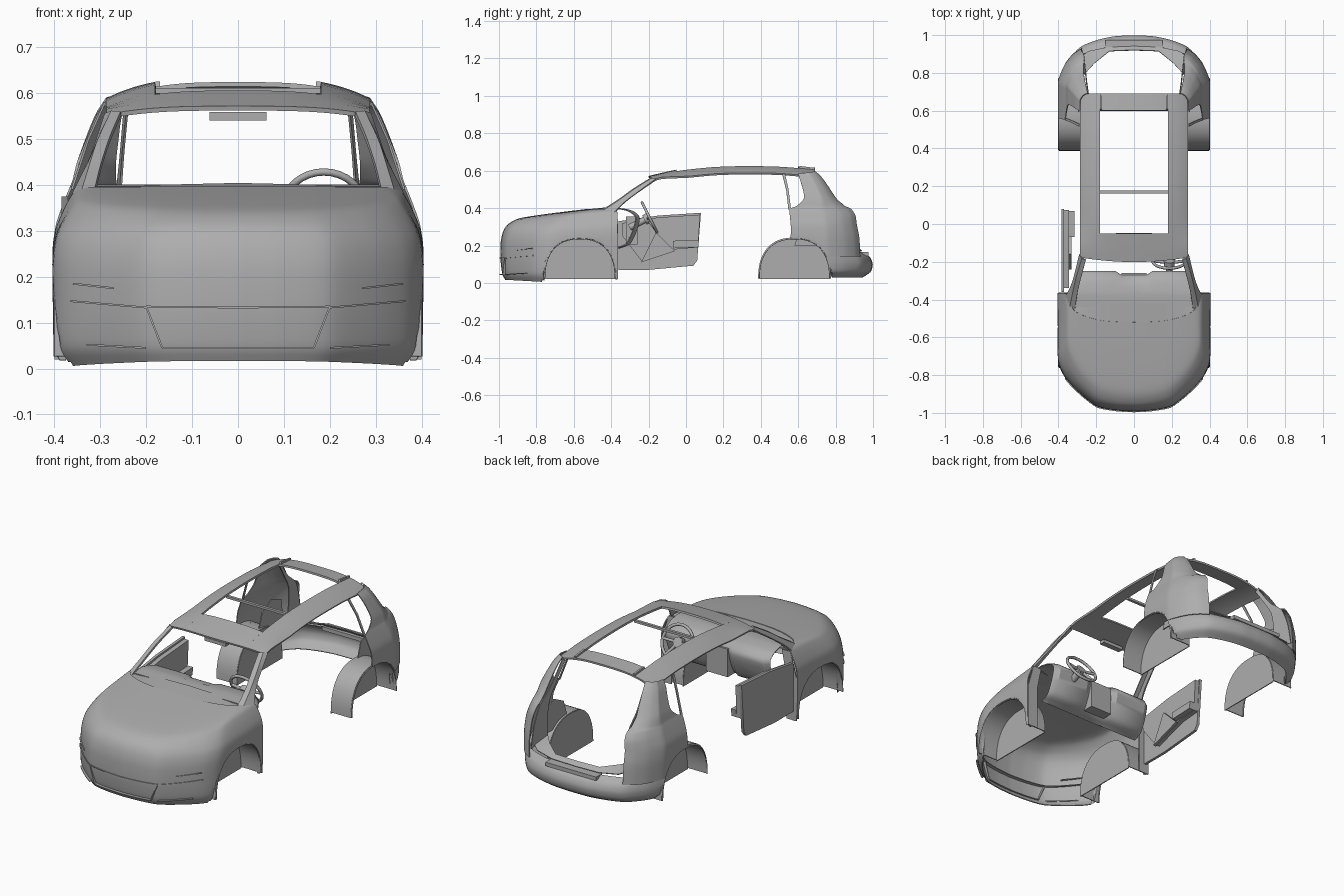
import bpy, bmesh, math
from mathutils import Vector

if "Cube" in bpy.data.objects:
    bpy.data.objects.remove(bpy.data.objects["Cube"])

paint = bpy.data.materials.new("body_grey")
paint.use_nodes = True
GREY = (0.42, 0.42, 0.42, 1)
paint.diffuse_color = GREY
paint.node_tree.nodes["Principled BSDF"].inputs["Base Color"].default_value = GREY


def spline(pts, n):
    """Smooth path through points, n steps per span."""
    p = [Vector(q) for q in pts]
    p = [2 * p[0] - p[1]] + p + [2 * p[-1] - p[-2]]
    out = []
    for a, b, c, d in zip(p, p[1:], p[2:], p[3:]):
        for i in range(n):
            t = i / n
            m, k = (c - a) * 0.4, (d - b) * 0.4
            out.append(b * (2*t**3 - 3*t*t + 1) + m * (t**3 - 2*t*t + t)
                       + c * (3*t*t - 2*t**3) + k * (t**3 - t*t))
    return out + [p[-2]]


def lookup(path, t):
    """Height of a path of (t, value) points."""
    for a, b in zip(path, path[1:]):
        if t <= b.x:
            break
    return a.y + (b.y - a.y) * (t - a.x) / (b.x - a.x)


def finish(name, bm, mirror=False, thick=0):
    bmesh.ops.recalc_face_normals(bm, faces=bm.faces)
    me = bpy.data.meshes.new(name)
    bm.to_mesh(me)
    bm.free()
    ob = bpy.data.objects.new(name, me)
    bpy.context.collection.objects.link(ob)
    me.materials.append(paint)
    if mirror:
        ob.modifiers.new("mirror", "MIRROR").use_clip = True
    if thick:
        mod = ob.modifiers.new("thickness", "SOLIDIFY")
        mod.thickness, mod.offset = thick, 0
    bpy.ops.object.select_all(action="DESELECT")
    ob.select_set(True)
    bpy.context.view_layer.objects.active = ob
    for mod in list(ob.modifiers):
        bpy.ops.object.modifier_apply(modifier=mod.name)
    bpy.ops.object.shade_smooth_by_angle(angle=math.radians(32))


def sheet(name, rows, thick=0.005):
    """Mirrored grid of points turned into a thin panel."""
    bm = bmesh.new()
    grid = [[bm.verts.new(q) for q in r] for r in rows]
    for r, s in zip(grid, grid[1:]):
        for i in range(len(r) - 1):
            bm.faces.new((r[i], r[i + 1], s[i + 1], s[i]))
    bmesh.ops.remove_doubles(bm, verts=bm.verts, dist=0.0002)
    finish(name, bm, True, thick)


def box(name, centre, size):
    bm = bmesh.new()
    bmesh.ops.create_cube(bm, size=1)
    for v in bm.verts:
        v.co = Vector([c + a * s for c, a, s in zip(centre, v.co, size)])
    finish(name, bm)


def prism(name, outline, x0, x1, mirror=False):
    """Side outline (y, z) extruded across x."""
    bm = bmesh.new()
    f = bm.faces.new([bm.verts.new((x0, y, z)) for y, z in outline])
    for v in bmesh.ops.extrude_face_region(bm, geom=[f])["geom"]:
        if isinstance(v, bmesh.types.BMVert):
            v.co.x = x1
    finish(name, bm, mirror)


def tube(name, pts, r, closed=False):
    cu = bpy.data.curves.new(name, "CURVE")
    cu.dimensions, cu.bevel_depth, cu.bevel_resolution = "3D", r, 2
    sp = cu.splines.new("POLY")
    sp.points.add(len(pts) - 1)
    for p, q in zip(sp.points, pts):
        p.co = (*q, 1)
    sp.use_cyclic_u = closed
    cu.use_fill_caps = True
    cu.materials.append(paint)
    bpy.context.collection.objects.link(bpy.data.objects.new(name, cu))


# Wheel arches
FRONT, REAR, R = -0.567, 0.58, 0.192


def arch(y, c):
    d = abs((y - c) / R)
    return 0.02 + 0.22 * (1 - d**2.4) ** (1 / 2.4) if d < 1 else 0


def arch_line(c, x, s=1):
    ys = [-math.cos(math.pi * i / 28) * R * 0.9999 for i in range(29)]
    return [(x, c + y * s, 0.02 + (arch(c + y, c) - 0.02) * s) for y in ys]


for tag, c in (("front", FRONT), ("rear", REAR)):
    inner, outer = arch_line(c, 0.28), arch_line(c, 0.398)
    sheet(tag + "_wheel_liner", [inner, outer])
    sheet(tag + "_arch_lip", [outer, arch_line(c, 0.4, 0.97)], 0.004)
    sheet(tag + "_wheelhouse_wall", [inner, [(x, y, 0.02) for x, y, z in inner]])


def wrap(name, low, high, rows, c):
    """Panel wrapped round a car end: each row is (end y, side y, half width, end z, side z)."""
    low, high = ([Vector((*q, 0)) for q in o] for o in (low, high))
    ends = spline([r[:3] for r in rows], 4)
    heights = spline([(*r[3:], 0) for r in rows], 4)
    out = []
    for i, (e, h) in enumerate(zip(ends, heights)):
        t = (i / (len(ends) - 1)) ** 2
        line = []
        for p in spline([a.lerp(b, t) for a, b in zip(low, high)], 6):
            y, z = e.x + (e.y - e.x) * p.y, h.x + (h.y - h.x) * p.y
            if p.x > 0.85:
                z = max(z, arch(y, c), 0.02 if p.y > 0.4 else 0)
            line.append((e.z * min(max(p.x, 0), 1), y, z))
        out.append(line)
    sheet(name, out)


# Bonnet, bumper and front wings, tapering to swept-back lamp corners
nose = [(0, 0), (.25, .01), (.5, .045), (.75, .17), (.92, .29), (1, .42), (1, .7), (1, .95), (1, 1)]
hood = [(0, 0), (.25, .02), (.5, .08), (.72, .23), (.86, .4), (.95, .58), (.985, .78), (1, .95), (1, 1)]
wrap("front_body", nose, hood, [
    (-.965, -.365, .375, .018, -.015), (-.98, -.365, .398, .05, .05), (-.99, -.365, .401, .13, .14),
    (-.988, -.365, .402, .22, .25), (-.975, -.365, .396, .275, .3), (-.95, -.365, .378, .312, .345),
    (-.89, -.37, .36, .343, .378), (-.74, -.385, .348, .367, .388), (-.52, -.41, .334, .394, .392)], FRONT)

# Rear bumper
tail = [(0, 0), (.25, .01), (.5, .06), (.72, .15), (.9, .35), (1, .56), (1, .75), (1, .95), (1, 1)]
wrap("rear_bumper", tail, tail, [
    (.94, .56, .37, .03, .03), (.985, .56, .395, .06, .06), (.996, .56, .4, .1, .1),
    (.982, .56, .4, .135, .145), (.945, .56, .4, .16, .19)], REAR)
box("bumper_step", (0, .95, .155), (.3, .05, .02))

# Rear quarters, leaving the tailgate and side window open
corner = [(.69, .0), (.8, .08), (.91, .23), (1, .48), (1, .75), (1, .95), (1, 1)]
slim = [(.86, .03), (.91, .09), (.96, .22), (1, .45), (1, .75), (1, .95), (1, 1)]
wrap("rear_quarter", corner, slim, [
    (.93, .56, .4, .14, .14), (.925, .56, .401, .24, .25), (.912, .56, .395, .31, .31),
    (.905, .555, .378, .36, .36), (.882, .555, .364, .395, .395), (.85, .59, .358, .41, .41),
    (.805, .63, .348, .45, .45), (.765, .625, .328, .51, .5), (.73, .61, .307, .56, .55),
    (.695, .6, .285, .595, .582)], REAR)
sheet("window_pillar", [[(.362, .548, .39), (.326, .535, .5), (.29, .515, .58)],
                        [(.362, .562, .39), (.326, .548, .5), (.29, .53, .58)]])

# Inner frame of the tailgate opening
sheet("tailgate_sill", [[(0, .94, .17), (.14, .935, .17), (.24, .915, .18), (.29, .88, .2)],
                        [(0, .92, .19), (.13, .915, .19), (.21, .85, .2), (.265, .79, .21)]])
sheet("tailgate_frame", [
    spline([(.245, .69, .592), (.255, .78, .47), (.262, .86, .4), (.27, .9, .3), (.275, .92, .18)], 4),
    spline([(.24, .68, .575), (.25, .75, .47), (.255, .79, .4), (.262, .8, .3), (.265, .79, .21)], 4)])
prism("luggage_side_trim", [(.58, .2), (.62, .32), (.7, .36), (.78, .33), (.8, .2)], .29, .295, True)

# Roof around the open sunroof
crown = spline([(-.2, .567, 0), (-.1, .59, 0), (0, .61, 0), (.15, .625, 0), (.3, .63, 0),
                (.5, .627, 0), (.7, .61, 0)], 8)


def roof(name, x0, x1, y0, y1):
    rows = []
    for i in range(17):
        y = y0 + (y1 - y0) * i / 16
        bow = max(0, -.05 - y) * 2
        drop = .03 * min(max((y + .25) / .25, .4), 1)
        rows.append([(x, y + bow * x * x, lookup(crown, y) - drop * (x / .25) ** 3.2)
                     for x in (x0 + (x1 - x0) * k / 8 for k in range(9))])
    sheet(name, rows, 0.01)


roof("roof_front", 0, .18, -.2, -.05)
roof("roof_rear", 0, .18, .6, .69)
roof("roof_side", .18, .285, -.2, .69)
box("sunroof_crossbar", (0, .17, .605), (.37, .015, .012))
box("mirror_mount", (0, -.18, .55), (.125, .03, .018))
prism("spoiler_fin", [(.6, .605), (.61, .625), (.69, .615), (.69, .6)], .17, .18, True)

# Windscreen pillars and scuttle
lines = ([(.255, -.19, .556), (.279, -.28, .5), (.298, -.36, .442), (.312, -.45, .385)],
         [(.274, -.18, .558), (.303, -.28, .495), (.322, -.36, .437), (.338, -.44, .385)],
         [(.287, -.16, .553), (.315, -.28, .468), (.337, -.34, .42), (.358, -.38, .378)])
sheet("windscreen_pillar", [spline(q, 5) for q in lines], 0.01)
sheet("scuttle", [[(0, -.52, .392), (.17, -.515, .39), (.26, -.5, .388), (.325, -.46, .387), (.345, -.4, .385)],
                  [(0, -.42, .402), (.17, -.42, .398), (.25, -.41, .393), (.31, -.385, .385), (.34, -.37, .38)]])
sheet("hinge_panel", [[(.4, -.365, .02), (.4, -.365, .25), (.36, -.37, .38)],
                      [(.34, -.365, .02), (.34, -.365, .25), (.31, -.37, .38)]])

# Dashboard shell, bulging at both seats
face = spline([(0, -.44, .394), (0, -.36, .398), (0, -.29, .385), (0, -.25, .35), (0, -.265, .28),
               (0, -.3, .21), (0, -.36, .185)], 4)
sheet("dashboard", [[(x, p.y - (d if p.y > -.35 else 0), p.z) for p in face]
                    for x, d in ((0, .02), (.07, .02), (.1, 0), (.28, 0), (.31, .02))])
box("centre_console", (0, -.29, .28), (.13, .06, .15))

# Steering wheel
hub = Vector((.187, -.195, .35))
axis, up, across = Vector((0, .89, .45)), Vector((0, -.45, .89)), Vector((1, 0, 0))
ring = [hub + (across * math.cos(a) + up * math.sin(a)) * .088
        for a in (math.tau * i / 32 for i in range(32))]
tube("steering_wheel_rim", ring, .008, True)
for i in (0, 16, 21, 27):
    tube("steering_wheel_spoke", [hub - axis * .012, ring[i]], .008)
tube("steering_wheel_hub", [hub - axis * .03, hub], .028)
tube("steering_column", [hub - axis * .12, hub - axis * .02], .018)

# The single right-hand door
door = [(-.36, .07), (-.2, .07), (.04, .092), (.06, .12), (.08, .375), (-.15, .36), (-.36, .33)]
prism("door_panel", door, -.385, -.37)
trim = [(-.24, .12), (-.05, .18), (.065, .19), (.075, .365), (-.15, .35), (-.34, .32), (-.34, .25)]
prism("door_trim", trim, -.37, -.345)
prism("door_armrest", [(-.07, .185), (.065, .19), (.07, .23), (-.07, .225)], -.345, -.315)
prism("door_pocket", [(-.24, .11), (-.06, .17), (-.16, .27)], -.345, -.33)

# Raised edges on the nose
front_line = spline([(u * .4, -.988 + v * .622, 0) for u, v in nose[:6]], 6)


def ledge(name, a, b):
    pts = [(a[0] + (b[0] - a[0]) * i / 8, a[1] + (b[1] - a[1]) * i / 8) for i in range(9)]
    sheet(name, [[(x, lookup(front_line, x) + d, z) for x, z in pts] for d in (.02, -.009)], .004)


ledge("grille_top_edge", (0, .133), (.2, .135))
ledge("grille_side_edge", (.2, .135), (.165, .045))
ledge("grille_bottom_edge", (0, .045), (.165, .045))
ledge("bumper_slat", (.2, .133), (.365, .147))
ledge("fog_slat", (.2, .045), (.33, .052))
ledge("lamp_lower_edge", (.27, .175), (.36, .185))
